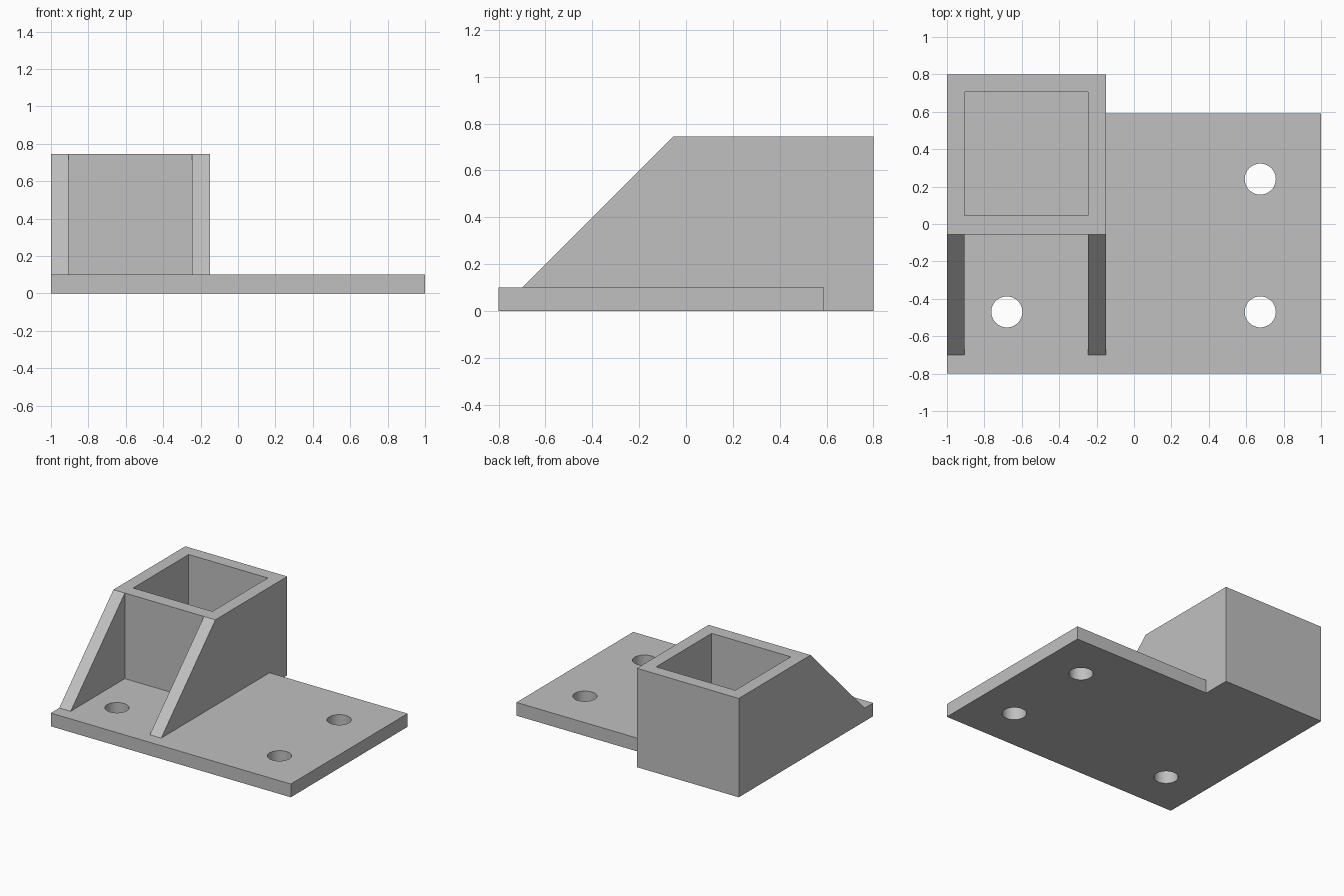
import bpy
import bmesh
import math
from mathutils import Matrix

cube = bpy.data.objects.get("Cube")
if cube:
    bpy.data.objects.remove(cube, do_unlink=True)

# Main dimensions
BASE, TOP = 0.1, 0.745
LEFT, RIGHT = -1.0, -0.15          # sides of the socket and its ribs
INNER_L, INNER_R = -0.905, -0.245  # inner wall faces
FRONT, BACK = -0.8, 0.8
SOCKET_FRONT = -0.055
HOLES = [(-0.68, -0.47), (0.675, -0.47), (0.675, 0.24)]

grey = bpy.data.materials.new("plain grey")
grey.use_nodes = True
colour = (0.53, 0.53, 0.53, 1)
grey.diffuse_color = colour
grey.node_tree.nodes["Principled BSDF"].inputs["Base Color"].default_value = colour


def finish(bm, name):
    bmesh.ops.recalc_face_normals(bm, faces=bm.faces)
    mesh = bpy.data.meshes.new(name)
    bm.to_mesh(mesh)
    bm.free()
    mesh.materials.append(grey)
    obj = bpy.data.objects.new(name, mesh)
    bpy.context.collection.objects.link(obj)
    return obj


def side_prism(name, profile, x0, x1):
    """Extrude a (y, z) outline along x."""
    bm = bmesh.new()
    face = bm.faces.new([bm.verts.new((x0, y, z)) for y, z in profile])
    new = bmesh.ops.extrude_face_region(bm, geom=[face])["geom"]
    bmesh.ops.translate(bm, vec=(x1 - x0, 0, 0),
                        verts=[v for v in new if isinstance(v, bmesh.types.BMVert)])
    return finish(bm, name)


def box(name, x0, x1, y0, y1, z0, z1):
    return side_prism(name, [(y0, z0), (y1, z0), (y1, z1), (y0, z1)], x0, x1)


def bolt_hole(x, y):
    bm = bmesh.new()
    bmesh.ops.create_cone(bm, cap_ends=True, segments=48, radius1=0.083,
                          radius2=0.083, depth=0.3,
                          matrix=Matrix.Translation((x, y, BASE / 2)))
    return finish(bm, "bolt_hole_cutter")


def combine(obj, tool, operation):
    mod = obj.modifiers.new(operation.lower(), 'BOOLEAN')
    mod.operation = operation
    mod.solver = 'EXACT'
    mod.object = tool
    tool.hide_render = True
    bpy.context.view_layer.update()
    graph = bpy.context.evaluated_depsgraph_get()
    mesh = bpy.data.meshes.new_from_object(obj.evaluated_get(graph))
    obj.modifiers.clear()
    obj.data = mesh
    bpy.data.objects.remove(tool, do_unlink=True)


# Socket block with sloping ribs, seen from the side
bracket = side_prism("socket_bracket", [
    (FRONT, 0), (BACK, 0), (BACK, TOP), (SOCKET_FRONT, TOP),
    (-0.7, BASE), (FRONT, BASE)], LEFT, RIGHT)

# Open space between the ribs, and the square pocket
combine(bracket, box("rib_gap_cutter", INNER_L, INNER_R, -0.9, SOCKET_FRONT,
                     BASE, 1), 'DIFFERENCE')
combine(bracket, box("pocket_cutter", INNER_L, INNER_R, 0.045, 0.705,
                     BASE, 1), 'DIFFERENCE')

# Mounting plate beside the socket
combine(bracket, box("mounting_plate", RIGHT, 1, FRONT, 0.59, 0, BASE), 'UNION')

# Bolt holes
for x, y in HOLES:
    combine(bracket, bolt_hole(x, y), 'DIFFERENCE')

# Merge flat regions and smooth the round holes
bm = bmesh.new()
bm.from_mesh(bracket.data)
bmesh.ops.remove_doubles(bm, verts=bm.verts, dist=0.0001)
bmesh.ops.dissolve_limit(bm, angle_limit=math.radians(1),
                         verts=bm.verts, edges=bm.edges)
bm.to_mesh(bracket.data)
bm.free()

bpy.ops.object.select_all(action='DESELECT')
bracket.select_set(True)
bpy.context.view_layer.objects.active = bracket
bpy.ops.object.shade_smooth_by_angle(angle=math.radians(30))
